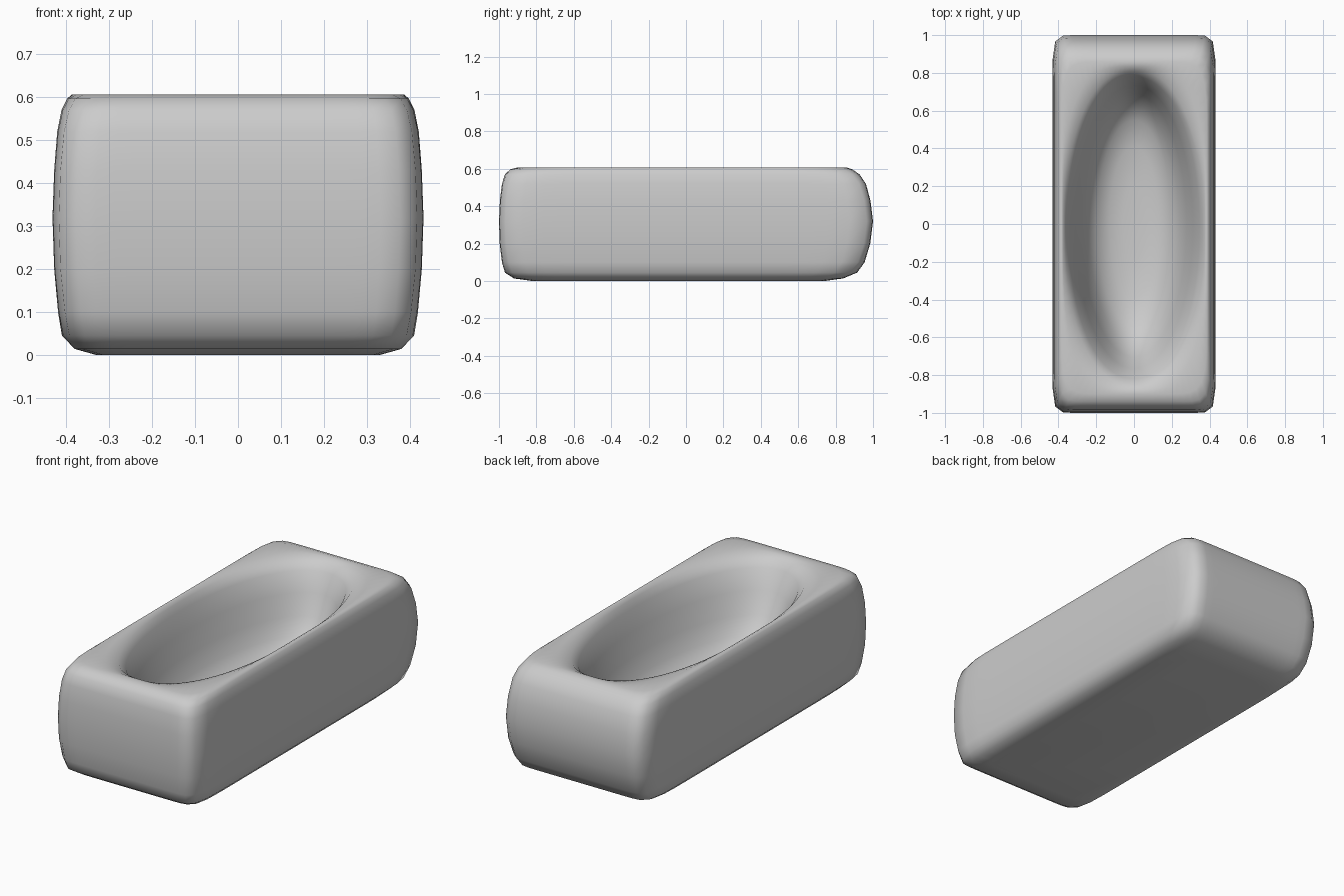
import bpy, bmesh, math

SEGS = 96

# Loft rings: (z, half width, front y, back y, squareness exponent)
RINGS = [
    # outer shell, bottom to top
    (0.000, 0.330, -0.82, 0.74, 14),
    (0.014, 0.380, -0.92, 0.84, 14),
    (0.045, 0.410, -0.968, 0.915, 16),
    (0.100, 0.419, -0.984, 0.955, 18),
    (0.200, 0.428, -0.996, 0.985, 20),
    (0.320, 0.432, -1.000, 1.000, 20),
    (0.430, 0.428, -0.995, 0.986, 20),
    (0.520, 0.421, -0.984, 0.962, 18),
    (0.570, 0.411, -0.968, 0.928, 16),
    (0.597, 0.398, -0.940, 0.890, 14),
    (0.607, 0.386, -0.900, 0.860, 9),
    # rim blending into the oval basin
    (0.603, 0.376, -0.875, 0.835, 3.2),
    (0.588, 0.364, -0.850, 0.810, 2.3),
    (0.550, 0.346, -0.820, 0.780, 2.1),
    (0.450, 0.312, -0.765, 0.735, 2),
    (0.340, 0.278, -0.705, 0.690, 2),
    (0.250, 0.240, -0.635, 0.630, 2),
    (0.190, 0.195, -0.540, 0.550, 2),
    (0.155, 0.130, -0.390, 0.410, 2),
    (0.142, 0.060, -0.190, 0.210, 2),
]


def ring(bm, z, hx, y0, y1, n):
    cy, hy = (y0 + y1) / 2, (y1 - y0) / 2
    verts = []
    for i in range(SEGS):
        a = math.tau * i / SEGS
        c, s = math.cos(a), math.sin(a)
        r = (abs(c) ** n + abs(s) ** n) ** (-1 / n)
        verts.append(bm.verts.new((hx * r * c, cy + hy * r * s, z)))
    return verts


# Tub: rounded block with a hollow oval basin
bm = bmesh.new()
loops = [ring(bm, *r) for r in RINGS]
for low, high in zip(loops, loops[1:]):
    for i in range(SEGS):
        j = (i + 1) % SEGS
        bm.faces.new((low[i], low[j], high[j], high[i]))
bm.faces.new(loops[0][::-1])
bm.faces.new(loops[-1])
for f in bm.faces:
    f.smooth = True
mesh = bpy.data.meshes.new("bathtub")
bm.to_mesh(mesh)
bm.free()
tub = bpy.data.objects.new("bathtub", mesh)
bpy.context.collection.objects.link(tub)
